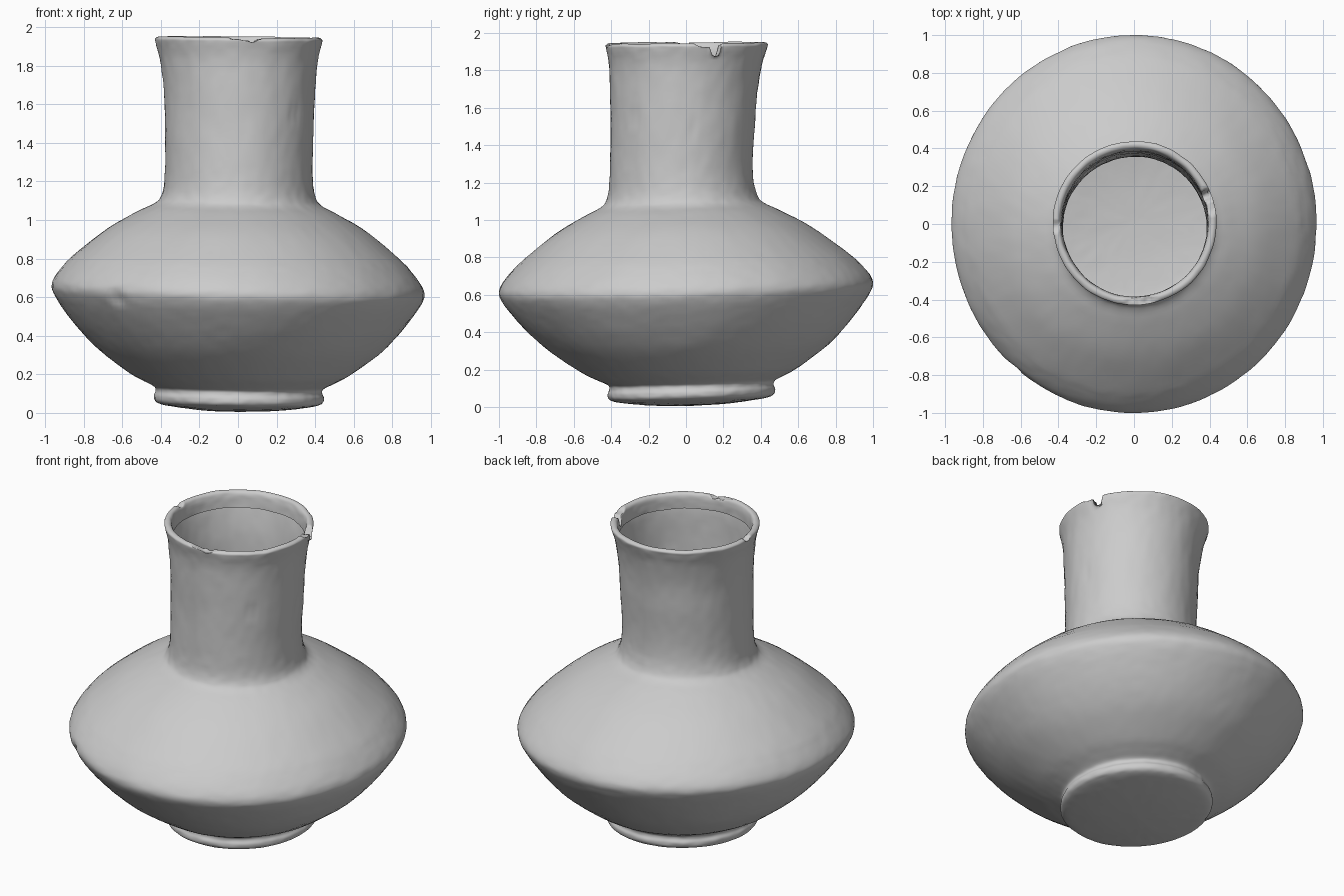
import bpy, bmesh, math
from mathutils import Vector, noise

if "Cube" in bpy.data.objects:
    bpy.data.objects.remove(bpy.data.objects["Cube"])

SEG = 200   # points around
SUB = 4     # resampling of each profile span

# Profile (radius, height): bottom, foot, belly, shoulder, neck, folded lip
PROFILE = [(0.0, 0.006), (0.2, 0.014), (0.34, 0.03), (0.41, 0.043), (0.435, 0.06),
           (0.439, 0.085), (0.43, 0.108), (0.438, 0.13), (0.49, 0.157), (0.57, 0.2),
           (0.72, 0.31), (0.82, 0.41), (0.90, 0.51), (0.95, 0.585), (0.967, 0.635),
           (0.95, 0.685), (0.90, 0.75), (0.835, 0.815), (0.675, 0.945), (0.52, 1.035),
           (0.435, 1.078), (0.402, 1.115), (0.386, 1.19), (0.381, 1.32), (0.386, 1.5),
           (0.393, 1.68), (0.409, 1.83), (0.430, 1.915), (0.432, 1.938), (0.415, 1.948),
           (0.397, 1.94), (0.388, 1.91), (0.385, 1.85)]

# Hand-made irregularity by height: z, centre x, centre y, y stretch, slope x, slope y
LEAN = [(0.0, 0.005, 0.028, 1.02, -0.01, 0.03), (0.12, 0.005, 0.028, 1.02, -0.015, 0.03),
        (0.63, 0.0, 0.0, 1.034, -0.025, 0.026), (1.08, 0.003, -0.02, 1.01, -0.02, 0.03),
        (1.25, 0.004, -0.025, 1.0, -0.01, 0.01), (1.6, 0.008, -0.015, 1.0, 0.0, 0.0),
        (2.0, 0.003, 0.006, 1.0, -0.01, 0.006)]


def spline(pts, n):
    """Catmull-Rom curve through the points."""
    out = []
    for i in range(len(pts) - 1):
        a, b, c, d = (Vector(pts[min(max(i + k, 0), len(pts) - 1)]) for k in (-1, 0, 1, 2))
        for s in range(n):
            t = s / n
            out.append(0.5 * (2 * b + (c - a) * t + (2 * a - 5 * b + 4 * c - d) * t * t
                              + (3 * b - a - 3 * c + d) * t ** 3))
    return out + [Vector(pts[-1])]


def lean(z):
    for p, q in zip(LEAN, LEAN[1:]):
        if z <= q[0]:
            t = max(0.0, (z - p[0]) / (q[0] - p[0]))
            t = t * t * (3 - 2 * t)
            return [a + (b - a) * t for a, b in zip(p[1:], q[1:])]
    return LEAN[-1][1:]


# Chips in the rim: angle, half width (degrees), height the rim is cut down to
CHIPS = [(17, 12, 1.925), (21, 4, 1.875), (-84, 16, 1.932), (-80, 4, 1.92), (182, 4, 1.93)]
# Dents in the surface: centre, radius, depth
DENTS = [(Vector((-0.62, -0.74, 0.6)), 0.07, 0.018), (Vector((0.28, -0.29, 1.56)), 0.04, 0.008),
         (Vector((0.39, 0.04, 1.48)), 0.04, 0.008), (Vector((0.30, -0.26, 1.55)), 0.03, 0.008)]


def surface_point(r, z, ang):
    cx, cy, sy, tx, ty = lean(z)
    x, y = r * math.cos(ang), r * sy * math.sin(ang)
    p = Vector((x + cx, y + cy, z + tx * x + ty * y))
    # clay roughness and dents
    rough = 0.003 * noise.noise(p * 5) + 0.0025 * noise.noise(Vector((p.x * 18, p.y * 18, p.z * 35)))
    for c, rad, depth in DENTS:
        d = (p - c).length / rad
        if d < 1:
            rough -= depth * (1 - d * d) ** 2
    if z < 0.05:
        p.z += rough * 0.5
    else:
        p += Vector((math.cos(ang), math.sin(ang), 0)) * rough
    # worn and chipped rim
    if z > 1.85:
        p.z += 0.006 * noise.noise(Vector((x * 6, y * 6, 3)))
        for a, w, cut in CHIPS:
            d = abs((math.degrees(ang) - a + 180) % 360 - 180)
            if d < w:
                cap = cut + 0.03 * (d / w) ** 4 + 0.012 * noise.noise(Vector((x * 25, y * 25, 9)))
                p.z = min(p.z, cap)
    p.z = max(p.z, 0.0)
    return p


# Vessel: one thin shell from the foot to the folded lip
bm = bmesh.new()
curve = spline(PROFILE, SUB)
rings = [[bm.verts.new(surface_point(c.x, c.y, 2 * math.pi * j / SEG)) for j in range(SEG)]
         for c in curve[1:]]
centre = bm.verts.new(surface_point(0, curve[0].y, 0))
for j in range(SEG):
    k = (j + 1) % SEG
    bm.faces.new((centre, rings[0][k], rings[0][j]))
    for lo, hi in zip(rings, rings[1:]):
        bm.faces.new((lo[j], lo[k], hi[k], hi[j]))
mesh = bpy.data.meshes.new("vase")
bm.to_mesh(mesh)
bm.free()
vase = bpy.data.objects.new("vase", mesh)
bpy.context.collection.objects.link(vase)
for f in mesh.polygons:
    f.use_smooth = True
